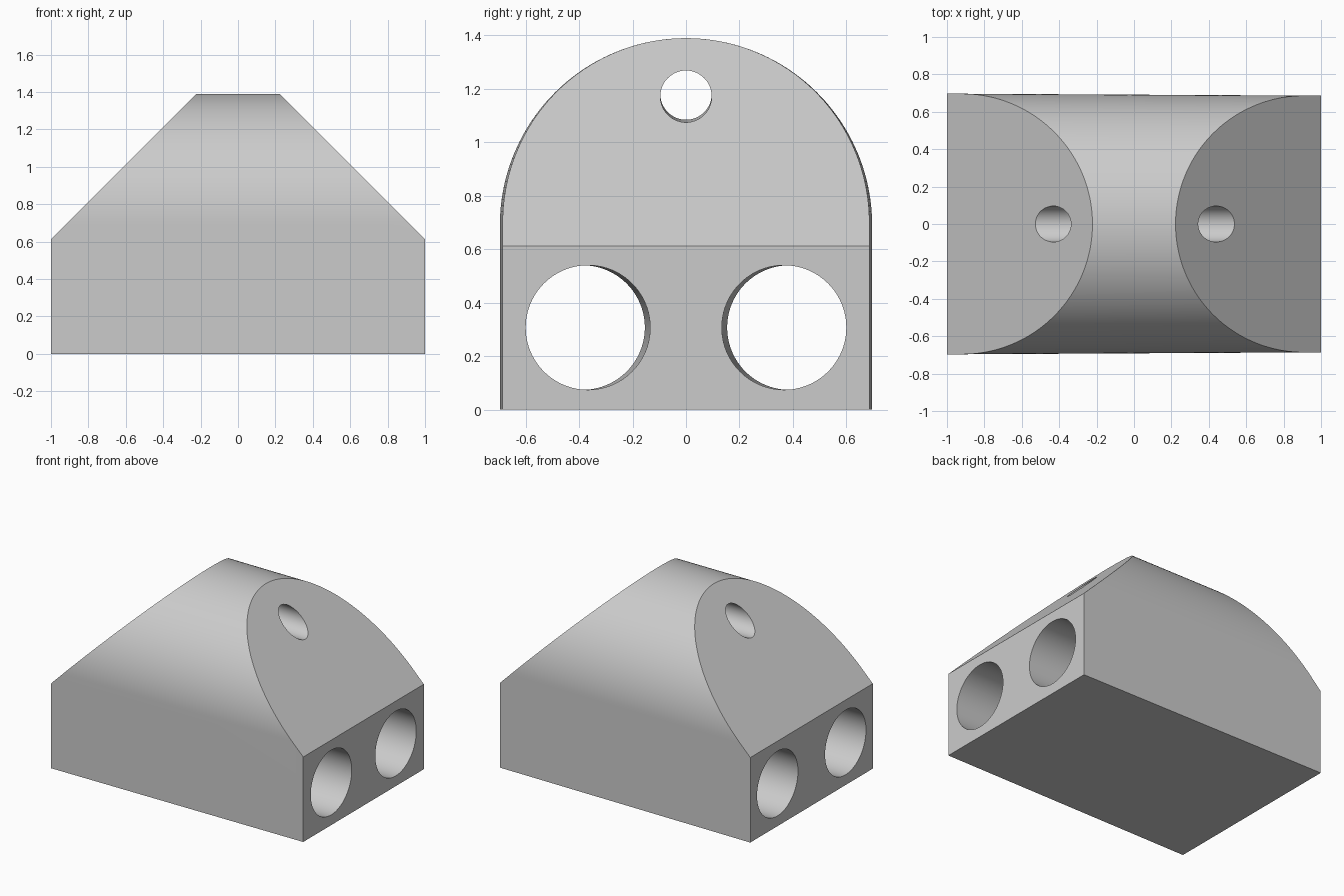
import bpy, bmesh, math
from mathutils import Vector

cube = bpy.data.objects.get("Cube")
if cube:
    bpy.data.objects.remove(cube, do_unlink=True)

HEIGHT, SHOULDER, RADIUS = 1.39, 0.612, 0.695
ARCH_STEPS = 96

grey = bpy.data.materials.new("plain grey")
grey.use_nodes = True
grey.diffuse_color = (0.6, 0.6, 0.6, 1)
grey.node_tree.nodes["Principled BSDF"].inputs["Base Color"].default_value = (0.6, 0.6, 0.6, 1)


def add_object(name, bm):
    bmesh.ops.recalc_face_normals(bm, faces=bm.faces)
    mesh = bpy.data.meshes.new(name)
    bm.to_mesh(mesh)
    bm.free()
    mesh.materials.append(grey)
    obj = bpy.data.objects.new(name, mesh)
    bpy.context.collection.objects.link(obj)
    return obj


def arch(bm, x, half_width):
    """Round-topped cross-section standing on the ground."""
    pts = [(-half_width, 0), (half_width, 0)]
    for i in range(ARCH_STEPS + 1):
        a = math.pi * i / ARCH_STEPS
        pts.append((half_width * math.cos(a), HEIGHT - RADIUS + RADIUS * math.sin(a)))
    return [bm.verts.new((x, y, z)) for y, z in pts]


def bore(name, start, end, radius):
    """Cylinder cutter running through both points and beyond."""
    start, end = Vector(start), Vector(end)
    axis = end - start
    bm = bmesh.new()
    bmesh.ops.create_cone(bm, cap_ends=True, segments=96, radius1=radius,
                          radius2=radius, depth=axis.length * 2)
    bm.transform(axis.to_track_quat('Z', 'Y').to_matrix().to_4x4())
    bmesh.ops.translate(bm, vec=(start + end) / 2, verts=bm.verts)
    cutter = add_object(name, bm)
    cutter.hide_render = True
    return cutter


# Arched block, slightly narrower at the left end
bm = bmesh.new()
right_end = arch(bm, -1, 0.697)
left_end = arch(bm, 1, 0.686)
bm.faces.new(right_end)
bm.faces.new(left_end)
count = len(right_end)
for i in range(count):
    j = (i + 1) % count
    bm.faces.new((right_end[i], right_end[j], left_end[j], left_end[i]))

# Sloping cuts over both ends
for side in (-1, 1):
    cut = bmesh.ops.bisect_plane(bm, geom=bm.verts[:] + bm.edges[:] + bm.faces[:],
                                 plane_co=(side, 0, SHOULDER),
                                 plane_no=(side, 0, 1), clear_outer=True)
    rim = [e for e in cut["geom_cut"] if isinstance(e, bmesh.types.BMEdge)]
    bmesh.ops.contextual_create(bm, geom=rim)
body = add_object("block_body", bm)

# Two large bores low down and one small bore near the crest
cutters = [bore("crest_bore_cutter", (-0.435, 0, 1.18), (0.435, 0, 1.172), 0.096)]
for side, label in ((-1, "front"), (1, "back")):
    cutters.append(bore(label + "_bore_cutter", (-1, side * 0.387, 0.307),
                        (1, side * 0.367, 0.307), 0.233))
for cutter in cutters:
    mod = body.modifiers.new(cutter.name, 'BOOLEAN')
    mod.operation = 'DIFFERENCE'
    mod.solver = 'EXACT'
    mod.object = cutter

# Bake the cuts, drop the cutters, then shade with sharp rims
bpy.context.view_layer.update()
graph = bpy.context.evaluated_depsgraph_get()
finished = bpy.data.meshes.new_from_object(body.evaluated_get(graph))
body.modifiers.clear()
body.data = finished
for cutter in cutters:
    bpy.data.objects.remove(cutter, do_unlink=True)
bpy.ops.object.select_all(action='DESELECT')
body.select_set(True)
bpy.context.view_layer.objects.active = body
bpy.ops.object.shade_smooth_by_angle(angle=math.radians(25))
